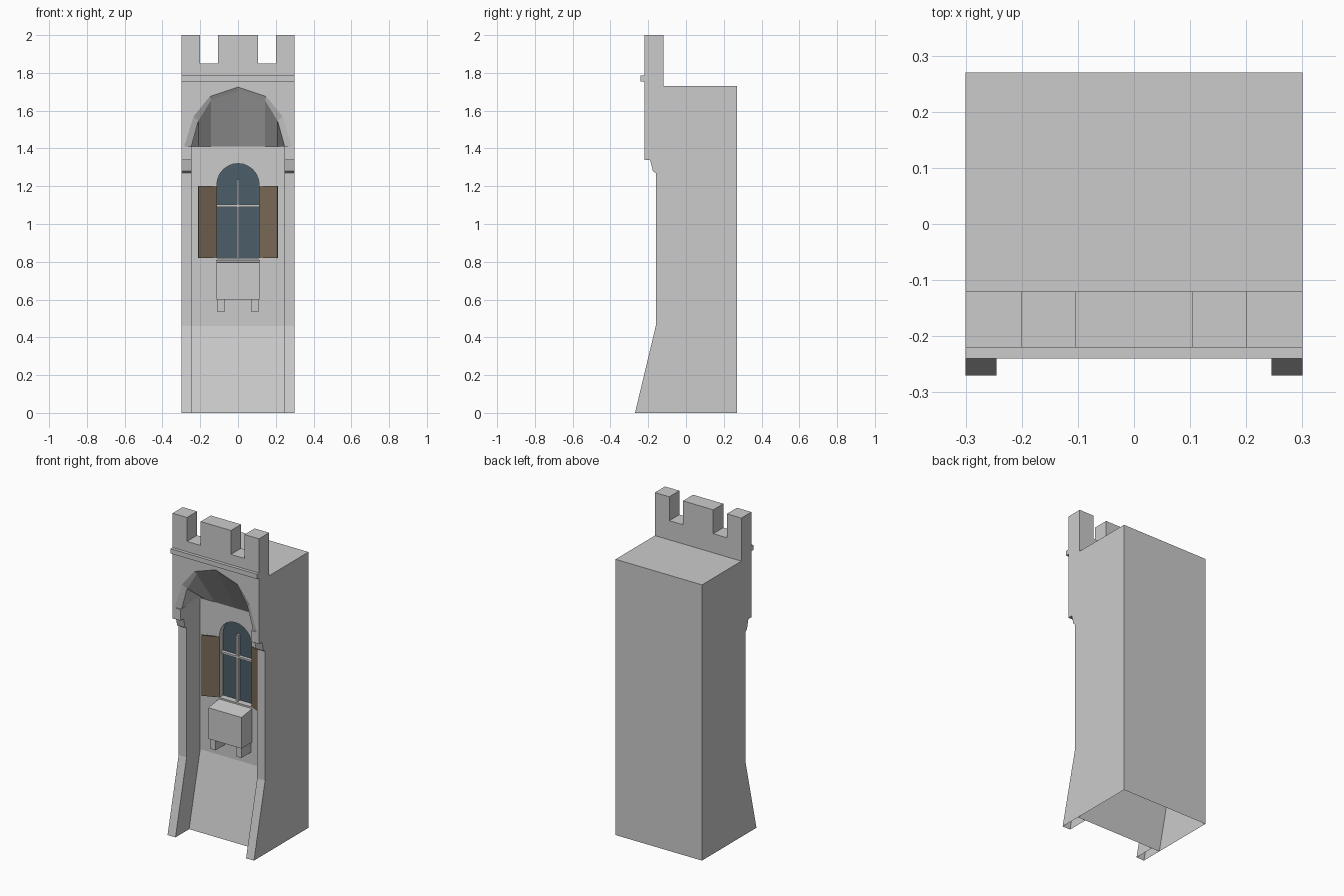
import bpy, bmesh, math

if "Cube" in bpy.data.objects:
    bpy.data.objects.remove(bpy.data.objects["Cube"])


def make(name, verts, faces, color=None):
    me = bpy.data.meshes.new(name)
    me.from_pydata(verts, [], faces)
    bm = bmesh.new()
    bm.from_mesh(me)
    bmesh.ops.recalc_face_normals(bm, faces=bm.faces)
    bm.to_mesh(me)
    bm.free()
    ob = bpy.data.objects.new(name, me)
    bpy.context.collection.objects.link(ob)
    if color:
        mat = bpy.data.materials.new(name + "_mat")
        mat.diffuse_color = color
        mat.use_nodes = True
        mat.node_tree.nodes["Principled BSDF"].inputs["Base Color"].default_value = mat.diffuse_color
        me.materials.append(mat)
    return ob


def prism(name, pts, axis, a, b, color=None):
    """Extrude a profile: axis 'x' takes (y, z), 'y' takes (x, z), 'z' takes (x, y)."""
    put = {'x': lambda p, t: (t, p[0], p[1]),
           'y': lambda p, t: (p[0], t, p[1]),
           'z': lambda p, t: (p[0], p[1], t)}[axis]
    n = len(pts)
    verts = [put(p, a) for p in pts] + [put(p, b) for p in pts]
    faces = [list(range(n)), list(range(n, 2 * n))]
    faces += [[i, (i + 1) % n, n + (i + 1) % n, n + i] for i in range(n)]
    return make(name, verts, faces, color)


def box(name, x0, x1, y0, y1, z0, z1, color=None):
    return prism(name, [(x0, y0), (x1, y0), (x1, y1), (x0, y1)], 'z', z0, z1, color)


def open_bottom(ob):
    bm = bmesh.new()
    bm.from_mesh(ob.data)
    low = [f for f in bm.faces if all(v.co.z < 0.001 for v in f.verts)]
    bmesh.ops.delete(bm, geom=low, context='FACES')
    bm.to_mesh(ob.data)
    bm.free()


WALL = -0.025
GLASS = 0.015

# Tower core with recessed front wall and sloped base
core = prism("tower_body", [(0.27, 0), (0.27, 1.73), (-0.12, 1.73), (WALL, 1.41),
                            (WALL, 0.46), (-0.135, 0)], 'x', -0.3, 0.3)

# Arched window opening
R = 0.112
arch = [(R * math.cos(math.pi * i / 12), 1.208 + R * math.sin(math.pi * i / 12))
        for i in range(13)]
window = [(-R, 0.82), (R, 0.82)] + arch
cutter = prism("window_cutter", window, 'y', -0.2, GLASS)
cutter.hide_render = True
mod = core.modifiers.new("window", 'BOOLEAN')
mod.object = cutter
mod.operation = 'DIFFERENCE'
mod.solver = 'EXACT'
dg = bpy.context.evaluated_depsgraph_get()
core.data = bpy.data.meshes.new_from_object(core.evaluated_get(dg))
core.modifiers.clear()
bpy.data.objects.remove(cutter)
open_bottom(core)

# Glass and glazing bars
make("window_glass", [(x, GLASS - 0.002, z) for x, z in window],
     [list(range(len(window)))], (0.07, 0.11, 0.14, 1))
box("window_bar_vertical", -0.006, 0.006, -0.01, GLASS, 0.82, 1.235)
box("window_bar_horizontal", -R, R, -0.008, GLASS, 1.09, 1.102)

for s, side in ((-1, "left"), (1, "right")):
    # Flared side piers
    pier = prism("pier_" + side, [(-0.27, 0), (-0.16, 0.46), (-0.16, 1.73),
                                  (WALL, 1.73), (WALL, 0.46), (-0.135, 0)],
                 'x', s * 0.245, s * 0.3)
    open_bottom(pier)
    # Stepped corbels under the arch
    prism("corbel_" + side, [(-0.16, 1.27), (-0.175, 1.28), (-0.19, 1.34), (-0.22, 1.34),
                             (-0.22, 1.41), (-0.16, 1.41)], 'x', s * 0.245, s * 0.3)
    # Shutters swung partly open
    prism("shutter_" + side, [(s * 0.112, WALL), (s * 0.209, -0.065),
                              (s * 0.212, -0.056), (s * 0.118, WALL + 0.002)],
          'z', 0.82, 1.2, (0.19, 0.14, 0.09, 1))
    # Brackets below the balcony box
    box("bracket_" + side, s * 0.072, s * 0.108, -0.12, WALL, 0.535, 0.6)

# Balcony box with slightly sloping top
prism("balcony_box", [(-0.13, 0.6), (-0.13, 0.795), (WALL, 0.81), (WALL, 0.6)],
      'x', -0.115, 0.115)

# Battlemented parapet with the arch cut into its lower edge
half_outer = [(0.285, 1.41), (0.235, 1.57), (0.15, 1.675), (0, 1.725)]
half_inner = [(0.247, 1.41), (0.21, 1.545), (0.143, 1.655), (0, 1.705)]


def mirror(h):
    return h + [(-x, z) for x, z in reversed(h[:-1])]


half_top = [(0.3, 1.41), (0.3, 2), (0.2, 2), (0.2, 1.85), (0.105, 1.85), (0.105, 2)]
crown = half_top + [(-x, z) for x, z in reversed(half_top)]
outer, inner = mirror(half_outer), mirror(half_inner)
prism("parapet", crown + outer[::-1], 'y', -0.22, -0.12)

# Chamfered arch rim and sloping vault behind it
n = len(outer)
rows = ([(x, -0.22, z) for x, z in outer] + [(x, -0.205, z) for x, z in inner]
        + [(x, WALL, 1.41) for x, z in inner])
make("arch_vault", rows, [[r * n + i, r * n + i + 1, (r + 1) * n + i + 1, (r + 1) * n + i]
                          for r in range(2) for i in range(n - 1)])

# Upper flank infill between the piers and parapet
for s, side in ((-1, "left"), (1, "right")):
    box("flank_" + side, s * 0.288, s * 0.3, -0.215, WALL, 1.41, 1.73)

# String course
box("string_course", -0.3, 0.3, -0.24, -0.21, 1.755, 1.785)
